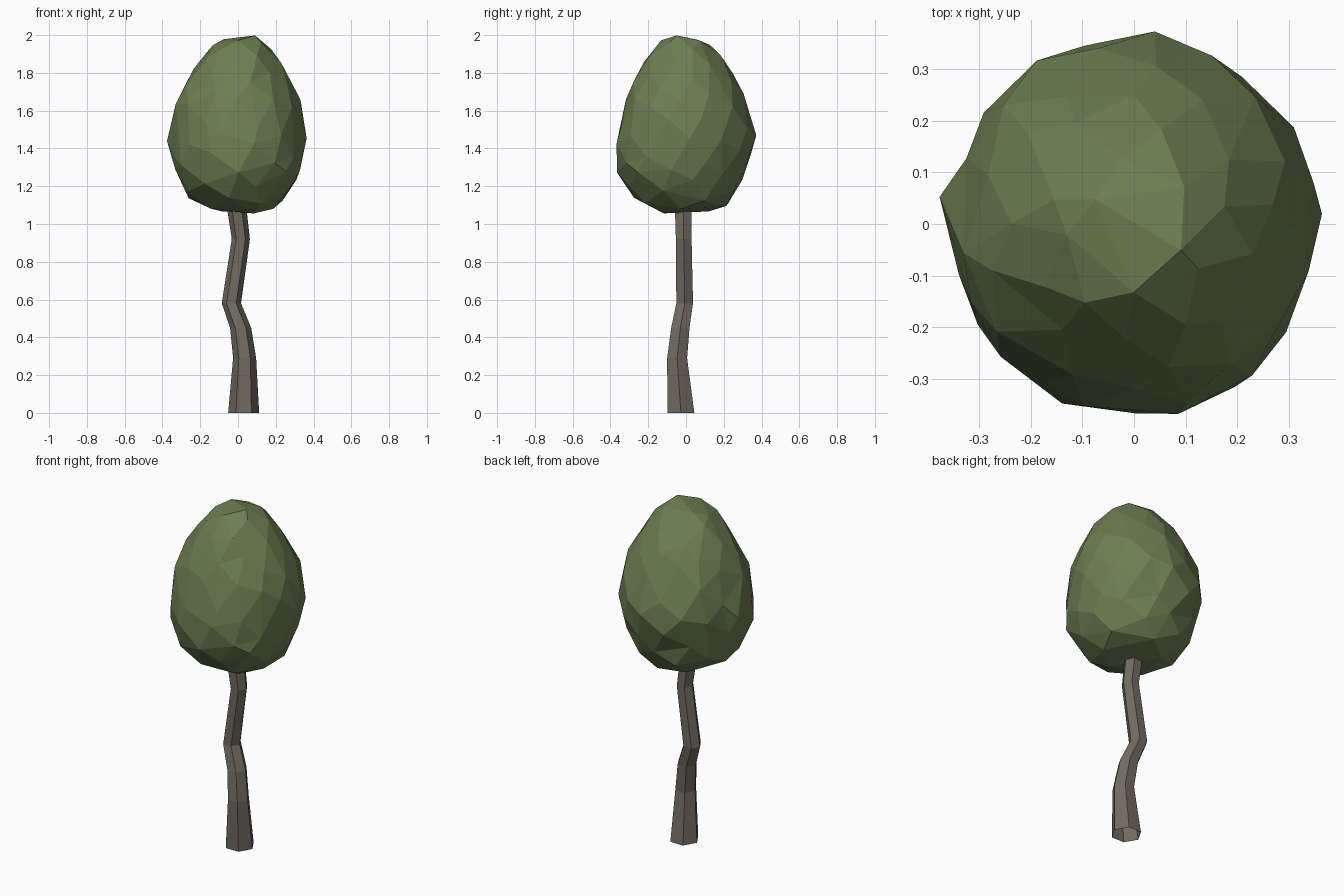
import bpy, bmesh, math, random
from mathutils import Vector

if "Cube" in bpy.data.objects:
    bpy.data.objects.remove(bpy.data.objects["Cube"])
random.seed(7)


def material(name, colour):
    mat = bpy.data.materials.new(name)
    mat.use_nodes = True
    mat.diffuse_color = colour
    mat.node_tree.nodes["Principled BSDF"].inputs["Base Color"].default_value = colour
    return mat


def finish(name, bm, mat):
    mesh = bpy.data.meshes.new(name)
    bm.to_mesh(mesh)
    bm.free()
    mesh.materials.append(mat)
    bpy.context.collection.objects.link(bpy.data.objects.new(name, mesh))


def section(profile, z):
    """Radius and centre of the crown at height z."""
    for (z0, *a), (z1, *b) in zip(profile, profile[1:]):
        if z <= z1:
            t = max(0, z - z0) / (z1 - z0)
            return [p + (q - p) * t for p, q in zip(a, b)]
    return profile[-1][1:]


# Trunk: crooked six-sided open tube through rings of (x, y, z, radius)
rings = [(0.03, -0.027, 0, 0.082), (0.035, -0.047, 0.29, 0.061),
         (0.014, -0.03, 0.45, 0.056), (-0.035, -0.007, 0.58, 0.051),
         (0.015, -0.012, 0.92, 0.048), (-0.005, -0.014, 1.07, 0.051),
         (-0.01, -0.014, 1.15, 0.047)]
bm = bmesh.new()
loops = []
for x, y, z, r in rings:
    loops.append([bm.verts.new((x + r * math.cos(i * math.pi / 3),
                                y + r * math.sin(i * math.pi / 3), z)) for i in range(6)])
for low, high in zip(loops, loops[1:]):
    for i in range(6):
        j = (i + 1) % 6
        bm.faces.new((low[i], low[j], high[j], high[i]))
finish("trunk", bm, material("bark brown", (0.165, 0.145, 0.115, 1)))

# Crown: irregular faceted shell, wrapped from a sphere onto an egg profile
# of (height, radius, centre x, centre y)
crown_profile = [(1.06, 0.14, 0.01, 0.0), (1.11, 0.25, 0.0, 0.0), (1.25, 0.33, 0.0, -0.03),
                 (1.43, 0.37, 0.0, 0.0), (1.62, 0.34, 0.0, 0.0), (1.75, 0.28, 0.0, 0.0),
                 (1.9, 0.195, 0.01, -0.01), (1.97, 0.12, 0.015, -0.015),
                 (2.0, 0.08, 0.015, -0.015)]
count = 92
golden = math.pi * (3 - math.sqrt(5))
bm = bmesh.new()
for i in range(count):
    u = 1 - 2 * (i + 0.5) / count
    s = math.sqrt(1 - u * u)
    p = Vector((s * math.cos(golden * i), s * math.sin(golden * i), u))
    p += Vector([random.uniform(-0.08, 0.08) for _ in range(3)])
    bm.verts.new(p.normalized())
bmesh.ops.convex_hull(bm, input=bm.verts)
for v in bm.verts:
    angle = math.atan2(v.co.y, v.co.x)
    z = 1.528 + 0.474 * v.co.z
    r, cx, cy = section(crown_profile, z)
    r *= random.uniform(0.98, 1.03)
    v.co = (cx + r * math.cos(angle), cy + r * math.sin(angle), z)
bmesh.ops.recalc_face_normals(bm, faces=bm.faces)
bmesh.ops.dissolve_limit(bm, angle_limit=math.radians(5), verts=bm.verts, edges=bm.edges)
finish("crown", bm, material("leaf green", (0.15, 0.21, 0.085, 1)))
